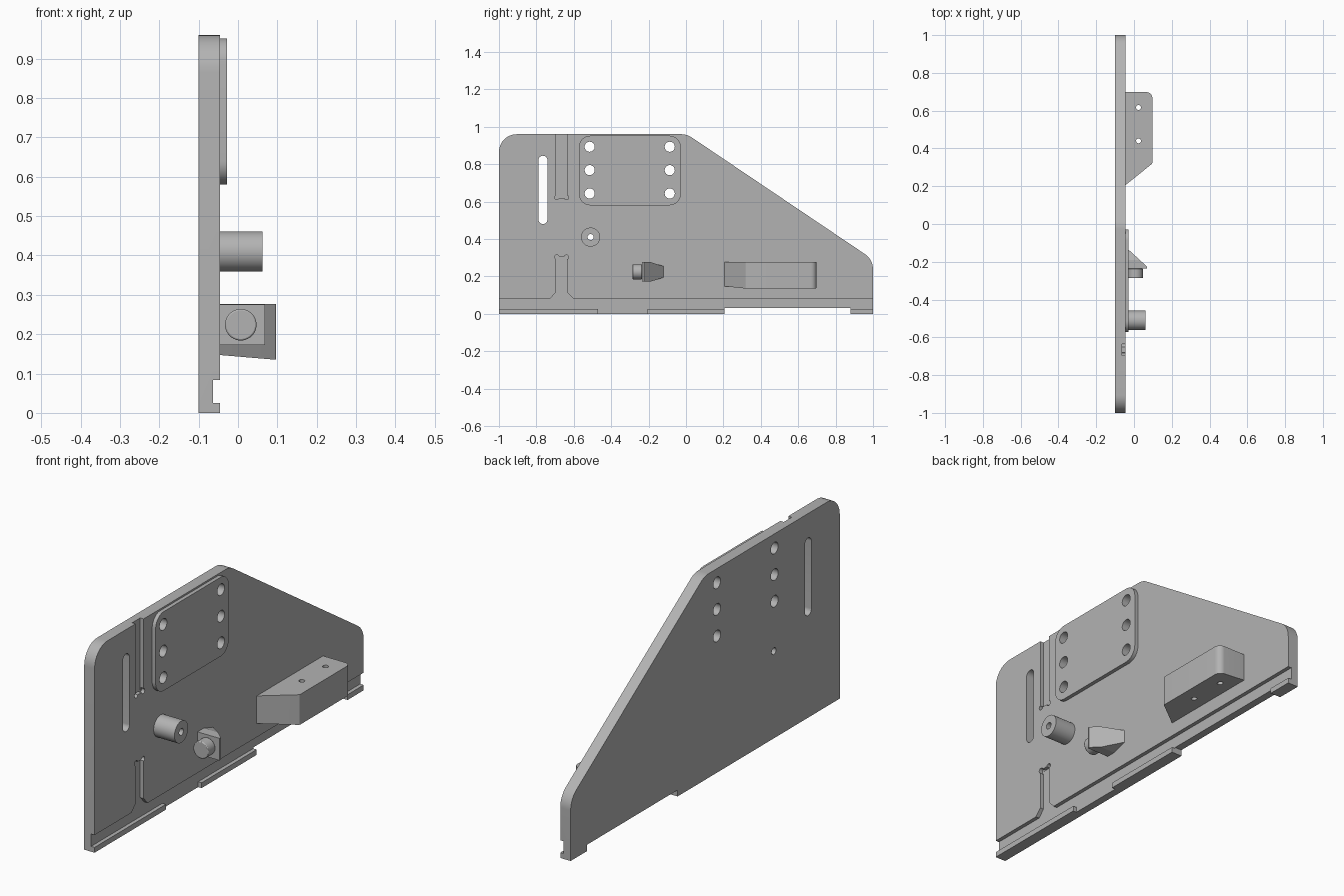
import bpy, bmesh, math
from mathutils import Vector

if "Cube" in bpy.data.objects:
    bpy.data.objects.remove(bpy.data.objects["Cube"])

GREY = (0.45, 0.45, 0.45, 1)
mat = bpy.data.materials.new("plain grey")
mat.use_nodes = True
mat.diffuse_color = GREY
mat.node_tree.nodes["Principled BSDF"].inputs["Base Color"].default_value = GREY

BACK, FACE, FLOOR = -0.1, -0.046, -0.064   # plate back, plate front, groove floor


def fillet(corners, steps=10):
    """Turn (a, b, radius) corners into a rounded outline."""
    out = []
    for i, (a, b, r) in enumerate(corners):
        p = Vector((a, b))
        if r == 0:
            out.append(p)
            continue
        u = (Vector(corners[i - 1][:2]) - p).normalized()
        v = (Vector(corners[(i + 1) % len(corners)][:2]) - p).normalized()
        half = u.angle(v) / 2
        mid = (u + v).normalized()
        centre = p + mid * (r / math.sin(half))
        side = (u - mid * u.dot(mid)).normalized()
        sweep = math.pi / 2 - half
        for k in range(steps + 1):
            t = sweep * (1 - 2 * k / steps)
            out.append(centre - mid * r * math.cos(t) + side * r * math.sin(t))
    return out


def rect(a0, a1, b0, b1, r=0):
    return fillet([(a0, b0, r), (a1, b0, r), (a1, b1, r), (a0, b1, r)])


def circle(a, b, r, n=40):
    return [Vector((a + r * math.cos(2 * math.pi * k / n),
                    b + r * math.sin(2 * math.pi * k / n))) for k in range(n)]


def finish(name, bm):
    bmesh.ops.recalc_face_normals(bm, faces=bm.faces)
    mesh = bpy.data.meshes.new(name)
    bm.to_mesh(mesh)
    bm.free()
    mesh.materials.append(mat)
    ob = bpy.data.objects.new(name, mesh)
    bpy.context.collection.objects.link(ob)
    return ob


def prism(name, outline, lo, hi, axis="x"):
    """Extrude a 2D outline along an axis from lo to hi."""
    place = {"x": lambda p, h: (h, p[0], p[1]),
             "y": lambda p, h: (p[0], h, p[1]),
             "z": lambda p, h: (p[0], p[1], h)}[axis]
    bm = bmesh.new()
    ends = [[bm.verts.new(place(p, h)) for p in outline] for h in (lo, hi)]
    for ring in ends:
        bm.faces.new(ring)
    n = len(outline)
    for i in range(n):
        j = (i + 1) % n
        bm.faces.new((ends[0][i], ends[0][j], ends[1][j], ends[1][i]))
    return finish(name, bm)


def cut(ob, outline, lo=-0.3, hi=0.3, axis="x"):
    """Subtract an extruded outline from the object."""
    cutter = prism("cutter", outline, lo, hi, axis)
    cutter.hide_render = True
    mod = ob.modifiers.new("cut", "BOOLEAN")
    mod.operation, mod.solver, mod.object = "DIFFERENCE", "EXACT", cutter
    bpy.context.view_layer.update()
    old = ob.data
    new = bpy.data.meshes.new_from_object(
        ob.evaluated_get(bpy.context.evaluated_depsgraph_get()))
    ob.modifiers.clear()
    ob.data = new
    bpy.data.meshes.remove(old)
    bpy.data.objects.remove(cutter)


# Main side plate, with its bottom edge relieved
side_plate = prism("side_plate", fillet([
    (-1, 0, 0), (0.205, 0, 0), (0.205, 0.03, 0), (0.88, 0.03, 0), (0.88, 0, 0),
    (1, 0, 0), (1, 0.29, 0.1), (0.005, 0.96, 0.1), (-1, 0.96, 0.095)]), BACK, FACE)

# Long groove joined to the lower upright groove by chamfers
cut(side_plate, [
    (-1.1, 0.025), (-0.47, 0.025), (-0.47, -0.1), (-0.205, -0.1), (-0.205, 0.025),
    (1.1, 0.025), (1.1, 0.083), (-0.605, 0.083), (-0.635, 0.115), (-0.635, 0.305),
    (-0.695, 0.305), (-0.695, 0.115), (-0.725, 0.083), (-1.1, 0.083)], FLOOR, 0.2)
# Upper upright groove
cut(side_plate, rect(-0.695, -0.635, 0.62, 1.1), FLOOR, 0.2)
# Corner reliefs at the groove ends
for y in (-0.691, -0.639):
    for z in (0.303, 0.622):
        cut(side_plate, circle(y, z, 0.012, 16), FLOOR + 0.0005, 0.2)
# Adjustment slot
cut(side_plate, rect(-0.789, -0.741, 0.48, 0.845, 0.0238))

# Raised mounting pad and its six bolt holes
mounting_pad = prism("mounting_pad", rect(-0.572, -0.028, 0.58, 0.952, 0.06), FACE, -0.028)
for y in (-0.515, -0.087):
    for z in (0.643, 0.768, 0.893):
        for part in (side_plate, mounting_pad):
            cut(part, circle(y, z, 0.027, 32))

# Hollow round boss
boss = prism("round_boss", circle(-0.51, 0.41, 0.051), FACE, 0.062)
for part in (side_plate, boss):
    cut(part, circle(-0.51, 0.41, 0.016, 24))

# Gusset wedge that tapers towards the back
bm = bmesh.new()
for x, y, margin in ((FACE, -0.235, 0), (0.068, -0.235, 0), (0.068, -0.225, 0),
                     (FACE, -0.19, 0), (0.03, -0.19, 0), (FACE, -0.12, 0.022)):
    for z in (0.172 + margin, 0.276 - margin):
        bm.verts.new((x, y, z))
bmesh.ops.convex_hull(bm, input=bm.verts)
bmesh.ops.dissolve_limit(bm, angle_limit=0.01, verts=bm.verts, edges=bm.edges)
wedge = finish("stop_wedge", bm)

# Round button on the wedge's front
button = prism("stop_button", circle(0.007, 0.224, 0.04), -0.287, -0.235, "y")
bevel = button.modifiers.new("edge", "BEVEL")
bevel.width, bevel.segments, bevel.limit_method = 0.004, 2, "ANGLE"

# Shelf bracket with a slightly sloping underside and two screw holes
bracket = prism("shelf_bracket", fillet([
    (FACE, 0.205, 0), (0.097, 0.32, 0.01), (0.097, 0.698, 0.03), (FACE, 0.698, 0)]),
    0.135, 0.277, "z")
for v in bracket.data.vertices:
    if v.co.z < 0.2:
        v.co.z += 0.012 * (0.097 - v.co.x) / (0.097 - FACE)
for y in (0.44, 0.617):
    cut(bracket, circle(0.024, y, 0.013, 24), 0, 0.5, "z")

# Smooth the rounded walls, keep the machined edges sharp
bpy.ops.object.select_all(action="DESELECT")
for ob in (side_plate, mounting_pad, boss, button, bracket):
    ob.select_set(True)
bpy.context.view_layer.objects.active = side_plate
bpy.ops.object.shade_smooth_by_angle(angle=math.radians(25))
